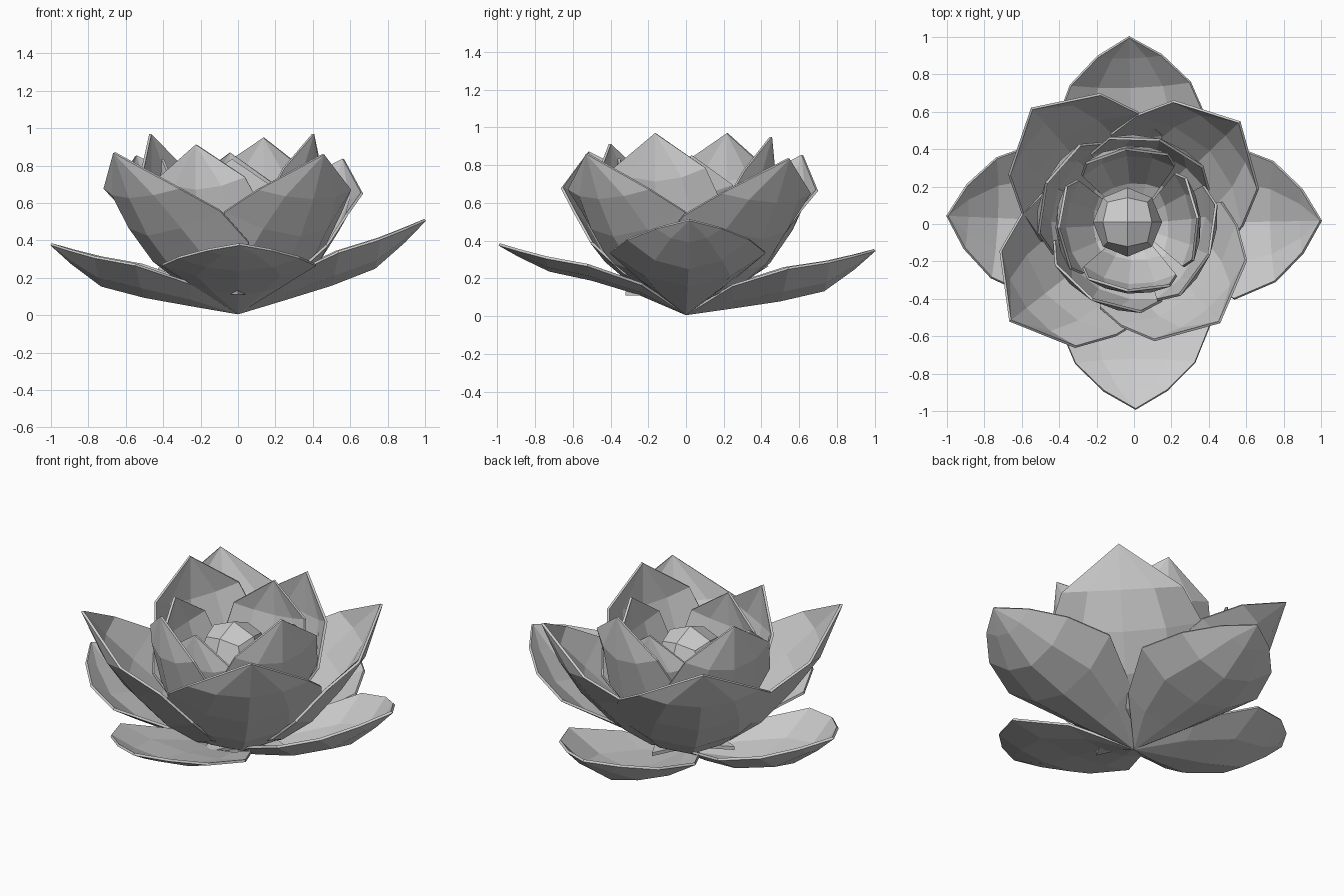
import bpy, bmesh
from math import sin, cos, radians
from mathutils import Vector, Matrix

cube = bpy.data.objects.get("Cube")
if cube:
    bpy.data.objects.remove(cube, do_unlink=True)

# One plain grey for the whole flower
grey = bpy.data.materials.new("petal_grey")
grey.use_nodes = True
GREY = (0.6, 0.6, 0.6, 1.0)
grey.diffuse_color = GREY
grey.node_tree.nodes["Principled BSDF"].inputs["Base Color"].default_value = GREY


def add_object(name, bm, thickness=0.0):
    bmesh.ops.remove_doubles(bm, verts=bm.verts, dist=0.0005)
    bmesh.ops.recalc_face_normals(bm, faces=bm.faces)
    mesh = bpy.data.meshes.new(name)
    bm.to_mesh(mesh)
    bm.free()
    mesh.materials.append(grey)
    obj = bpy.data.objects.new(name, mesh)
    bpy.context.collection.objects.link(obj)
    if thickness:
        shell = obj.modifiers.new("thickness", "SOLIDIFY")
        shell.thickness = thickness
        shell.offset = 0
    return obj


def petal(name, rows, angle, reach=1.0, rise=1.0, tilt=0.0, flat=0.0):
    """Cupped petal; each row is spine radius, spine z, edge radius, half width, edge z."""
    bm = bmesh.new()
    turn = Matrix.Rotation(radians(angle), 3, "Z")
    grid = []
    for spine_r, spine_z, edge_r, half, edge_z in rows:
        line = []
        spine_z += (edge_z - spine_z) * flat
        for f in (-1, -0.55, 0, 0.55, 1):
            r = (spine_r + (edge_r - spine_r) * f * f) * reach
            z = (spine_z + (edge_z - spine_z) * f * f) * rise + tilt * r
            line.append(bm.verts.new(turn @ Vector((r, half * f, z))))
        grid.append(line)
    for low, high in zip(grid, grid[1:]):
        for i in range(4):
            bm.faces.new((low[i], low[i + 1], high[i + 1], high[i]))
    return add_object(name, bm, 0.014)


# Petal shapes from base to tip
OUTER = [(0, 0.012, 0, 0, 0.012), (0.25, 0.055, 0.24, 0.25, 0.17),
         (0.5, 0.1, 0.53, 0.41, 0.27), (0.73, 0.16, 0.75, 0.32, 0.31),
         (0.89, 0.28, 0.9, 0.17, 0.35), (1, 0.38, 1, 0, 0.38)]
MIDDLE = [(0, 0.05, 0, 0, 0.05), (0.25, 0.13, 0.14, 0.3, 0.23),
          (0.42, 0.25, 0.25, 0.43, 0.39), (0.58, 0.43, 0.42, 0.41, 0.56),
          (0.7, 0.63, 0.62, 0.325, 0.68), (0.8, 0.87, 0.8, 0, 0.87)]
INNER = [(0, 0.08, 0, 0, 0.08), (0.26, 0.2, 0.18, 0.2, 0.28),
         (0.41, 0.42, 0.29, 0.33, 0.55), (0.47, 0.7, 0.4, 0.26, 0.77),
         (0.47, 0.95, 0.47, 0, 0.95)]
CORE = [(0, 0.12, 0, 0, 0.12), (0.21, 0.24, 0.17, 0.16, 0.28),
        (0.35, 0.45, 0.27, 0.25, 0.54), (0.39, 0.66, 0.33, 0.22, 0.71),
        (0.38, 0.87, 0.38, 0, 0.87)]

# Rings of four: angle, reach, rise, tilt, flatness
RINGS = {
    "outer_petal": (OUTER, [(1, 1, 1, 0.13), (91.5, 1, 1, -0.03),
                            (177.5, 1, 1, 0), (270.5, 0.99, 1, 0, 0.55)]),
    "middle_petal": (MIDDLE, [(44, 0.98, 0.96, 0), (131.5, 1.03, 0.98, 0),
                              (218, 1.05, 1, 0), (311, 0.87, 0.99, 0)]),
    "inner_petal": (INNER, [(73, 1, 1, 0), (155, 1.1, 1.02, 0),
                            (241, 0.98, 0.96, 0), (338, 0.92, 1.02, 0)]),
    "core_petal": (CORE, [(5, 0.9, 0.98, 0), (96, 1.06, 1, 0),
                          (183, 1.06, 0.96, 0), (265, 0.94, 0.96, 0)]),
}
for ring, (shape, settings) in RINGS.items():
    for number, values in enumerate(settings, 1):
        petal(f"{ring}_{number}", shape, *values)

# Faceted bud in the middle
bm = bmesh.new()
bmesh.ops.create_cube(bm, size=2)
bmesh.ops.subdivide_edges(bm, edges=bm.edges[:], cuts=1, use_grid_fill=True)
for v in bm.verts:
    v.co = v.co.normalized() * 0.185
bud = add_object("bud", bm)
bud.location = (-0.035, 0.01, 0.59)

# Small flat star of leaves under the flower
bm = bmesh.new()
star = [bm.verts.new((r * cos(radians(i * 45)), r * sin(radians(i * 45)), 0.12))
        for i, r in enumerate([0.32, 0.15] * 4)]
hub = bm.verts.new((0, 0, 0.12))
for i in range(8):
    bm.faces.new((hub, star[i], star[(i + 1) % 8]))
add_object("base_leaves", bm, 0.02)
